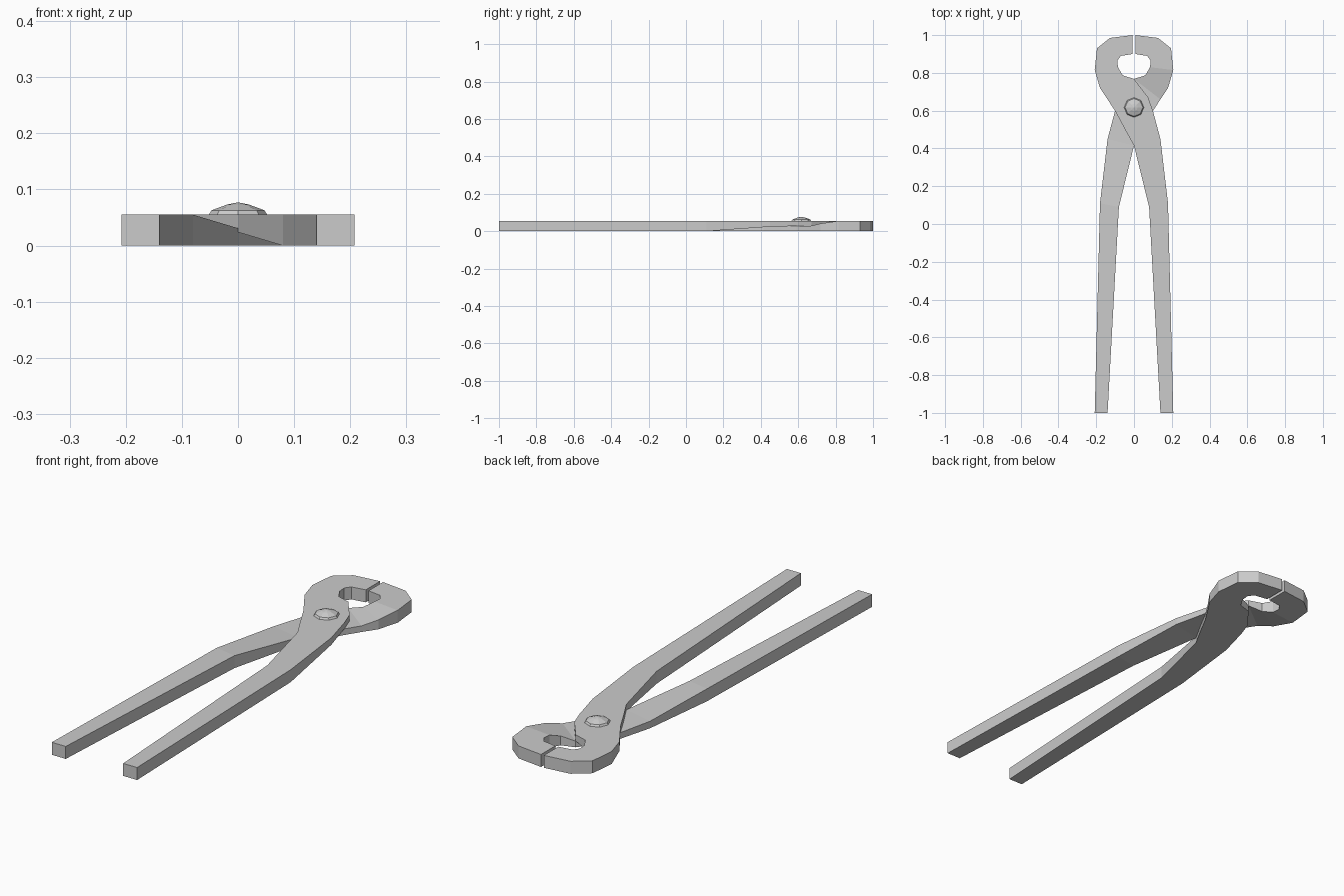
import bpy, bmesh, math

cube = bpy.data.objects.get("Cube")
if cube:
    bpy.data.objects.remove(cube)

HEIGHT = 0.055
MIDDLE = 0.028

steel = bpy.data.materials.new("grey steel")
steel.use_nodes = True
steel.diffuse_color = (0.6, 0.6, 0.6, 1)
steel.node_tree.nodes["Principled BSDF"].inputs["Base Color"].default_value = (0.6, 0.6, 0.6, 1)


def finish(name, bm):
    bmesh.ops.recalc_face_normals(bm, faces=bm.faces)
    mesh = bpy.data.meshes.new(name)
    bm.to_mesh(mesh)
    bm.free()
    mesh.materials.append(steel)
    obj = bpy.data.objects.new(name, mesh)
    bpy.context.collection.objects.link(obj)
    return obj


def loft(bm, rings):
    # Join matching rings of points with quads
    rings = [[bm.verts.new(p) for p in ring] for ring in rings]
    n = len(rings[0])
    for a, b in zip(rings, rings[1:]):
        for i in range(n):
            j = (i + 1) % n
            bm.faces.new((a[i], a[j], b[j], b[i]))
    return rings


# Stations from jaw tip to handle end: left edge, right edge, underside height
STATIONS = [
    ((-0.007, 1.0), (-0.007, 0.9), 0),
    ((-0.127, 0.985), (-0.07, 0.89), 0),
    ((-0.196, 0.93), (-0.088, 0.865), 0),
    ((-0.208, 0.815), (-0.085, 0.83), 0),
    ((-0.18, 0.72), (-0.06, 0.787), MIDDLE / 2),
    ((-0.14, 0.66), (0, 0.768), MIDDLE),
    ((-0.095, 0.59), (0.075, 0.67), MIDDLE),
    ((-0.05, 0.505), (0.1, 0.6), MIDDLE),
    ((0, 0.415), (0.14, 0.45), MIDDLE - 0.004),
    ((0.08, 0.09), (0.18, 0.11), 0),
    ((0.14, -1), (0.208, -1), 0),
]


def plier_half(name, flip):
    # The lower half is the upper half turned over about the long axis
    def place(p, z):
        return (-p[0], p[1], HEIGHT - z) if flip else (p[0], p[1], z)

    bm = bmesh.new()
    rings = loft(bm, [[place(a, z), place(b, z), place(b, HEIGHT), place(a, HEIGHT)]
                      for a, b, z in STATIONS])
    bm.faces.new(rings[0])
    bm.faces.new(rings[-1])
    finish(name, bm)


plier_half("upper_jaw_and_handle", False)
plier_half("lower_jaw_and_handle", True)

# Eight-sided domed rivet through both halves
bm = bmesh.new()
profile = [(0.05, 0.02), (0.053, 0.054), (0.047, 0.063), (0.02, 0.073)]
rings = loft(bm, [[(r * math.cos(i * math.tau / 8), 0.617 + r * math.sin(i * math.tau / 8), z)
                   for i in range(8)] for r, z in profile])
bm.faces.new(rings[0])
tip = bm.verts.new((0, 0.617, 0.077))
for i in range(8):
    bm.faces.new((rings[-1][i], rings[-1][(i + 1) % 8], tip))
finish("rivet", bm)
